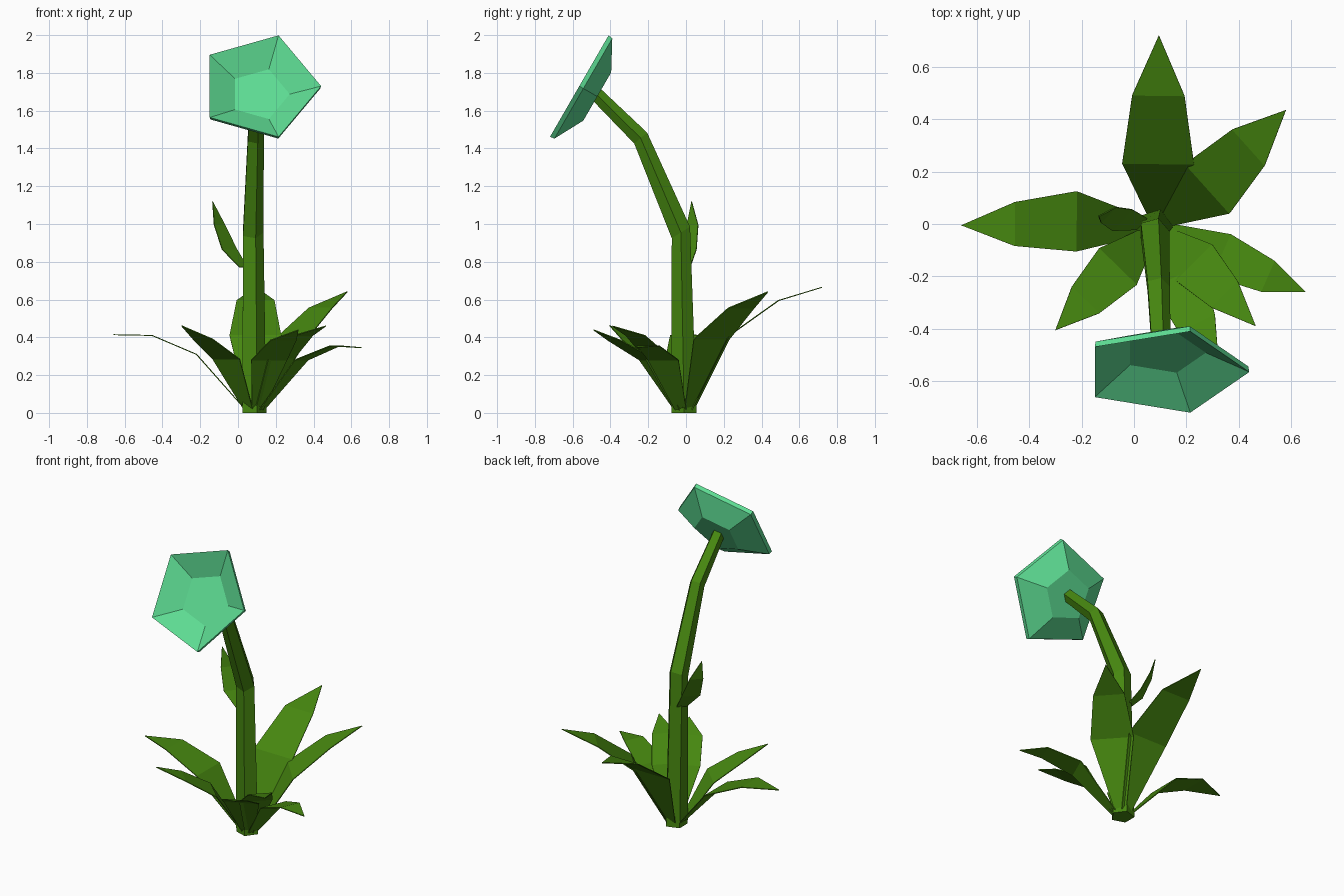
import bpy
import bmesh
from math import cos, sin, tau, radians
from mathutils import Vector

cube = bpy.data.objects.get("Cube")
if cube:
    bpy.data.objects.remove(cube, do_unlink=True)

SIDES = 5
CROWN = Vector((0.085, -0.01, 0.005))


def make_material(name, colour):
    mat = bpy.data.materials.new(name)
    mat.use_nodes = True
    mat.diffuse_color = colour
    mat.node_tree.nodes["Principled BSDF"].inputs["Base Color"].default_value = colour
    return mat


green = make_material("leaf_green", (0.062, 0.245, 0.005, 1))
mint = make_material("petal_mint", (0.11, 0.71, 0.29, 1))


def finish(name, bm, mat):
    bmesh.ops.recalc_face_normals(bm, faces=bm.faces)
    mesh = bpy.data.meshes.new(name)
    bm.to_mesh(mesh)
    bm.free()
    mesh.materials.append(mat)
    obj = bpy.data.objects.new(name, mesh)
    bpy.context.collection.objects.link(obj)
    return obj


def loft(name, rings, mat):
    """Join five-sided rings given as (centre, radius, tilt in degrees)."""
    bm = bmesh.new()
    loops = []
    for centre, radius, tilt in rings:
        across = Vector((1, 0, 0))
        along = Vector((0, cos(radians(tilt)), sin(radians(tilt))))
        loops.append([
            bm.verts.new(Vector(centre) + radius * (cos(a) * across + sin(a) * along))
            for a in (tau * k / SIDES for k in range(SIDES))])
    for low, high in zip(loops, loops[1:]):
        for k in range(SIDES):
            n = (k + 1) % SIDES
            bm.faces.new((low[k], low[n], high[n], high[k]))
    bm.faces.new(loops[0])
    bm.faces.new(loops[-1])
    return finish(name, bm, mat)


def leaf(name, width, lower, upper, tip, base=None, side=None):
    """Thin pointed blade, bent at two stations along its centre line."""
    lower, upper, tip = Vector(lower), Vector(upper), Vector(tip)
    heading = tip - CROWN
    heading.z = 0
    heading.normalize()
    base = Vector(base) if base else CROWN + heading * 0.035
    side = Vector(side).normalized() if side else Vector((-heading.y, heading.x, 0))
    bm = bmesh.new()
    rows = [[bm.verts.new(p + s * half * side) for s in (-1, 1)]
            for p, half in ((base, 0.03), (lower, width), (upper, width * 0.73))]
    for a, b in zip(rows, rows[1:]):
        bm.faces.new((a[0], a[1], b[1], b[0]))
    bm.faces.new((*rows[-1], bm.verts.new(tip)))
    obj = finish(name, bm, green)
    mod = obj.modifiers.new("blade_thickness", "SOLIDIFY")
    mod.thickness = 0.005
    mod.offset = 0


# Bent, tapering stem
loft("stem", [
    ((0.08, -0.01, 0), 0.07, 0),
    ((0.075, -0.027, 0.955), 0.06, 32),
    ((0.09, -0.24, 1.455), 0.047, 40),
    ((0.1, -0.468, 1.68), 0.04, 58),
], green)

# Dished flower head, facing forwards and up
TILT = 60
rim = Vector((0.114, -0.565, 1.73))
inward = Vector((0, sin(radians(TILT)), -cos(radians(TILT))))
loft("flower_head", [
    (rim + inward * depth, radius, TILT)
    for depth, radius in ((0.085, 0.16), (0, 0.326), (0.025, 0.322), (0.11, 0.155))
], mint)

# Ground leaves around the stem
leaf("back_leaf", 0.137, (0.092, 0.23, 0.41), (0.093, 0.49, 0.595), (0.095, 0.72, 0.665))
leaf("back_left_leaf", 0.127, (0.28, 0.135, 0.39), (0.437, 0.292, 0.555), (0.58, 0.435, 0.642))
leaf("left_leaf", 0.088, (0.335, -0.12, 0.28), (0.512, -0.2, 0.355), (0.655, -0.26, 0.345))
leaf("front_left_leaf", 0.098, (0.23, -0.148, 0.29), (0.345, -0.268, 0.41), (0.465, -0.39, 0.46))
leaf("front_leaf", 0.105, (0.165, -0.2, 0.28), (0.24, -0.38, 0.385), (0.32, -0.49, 0.44))
leaf("front_right_leaf", 0.1, (-0.062, -0.163, 0.285), (-0.185, -0.29, 0.39), (-0.3, -0.405, 0.462))
leaf("right_leaf", 0.115, (-0.22, 0.01, 0.31), (-0.455, 0, 0.41), (-0.66, -0.005, 0.414))

# Small leaf growing from the stem
leaf("stem_leaf", 0.056, (-0.045, 0.015, 0.865), (-0.098, 0.035, 0.995), (-0.135, 0.03, 1.12),
     base=(0.03, 0, 0.77), side=(0.7, 0.72, 0))
